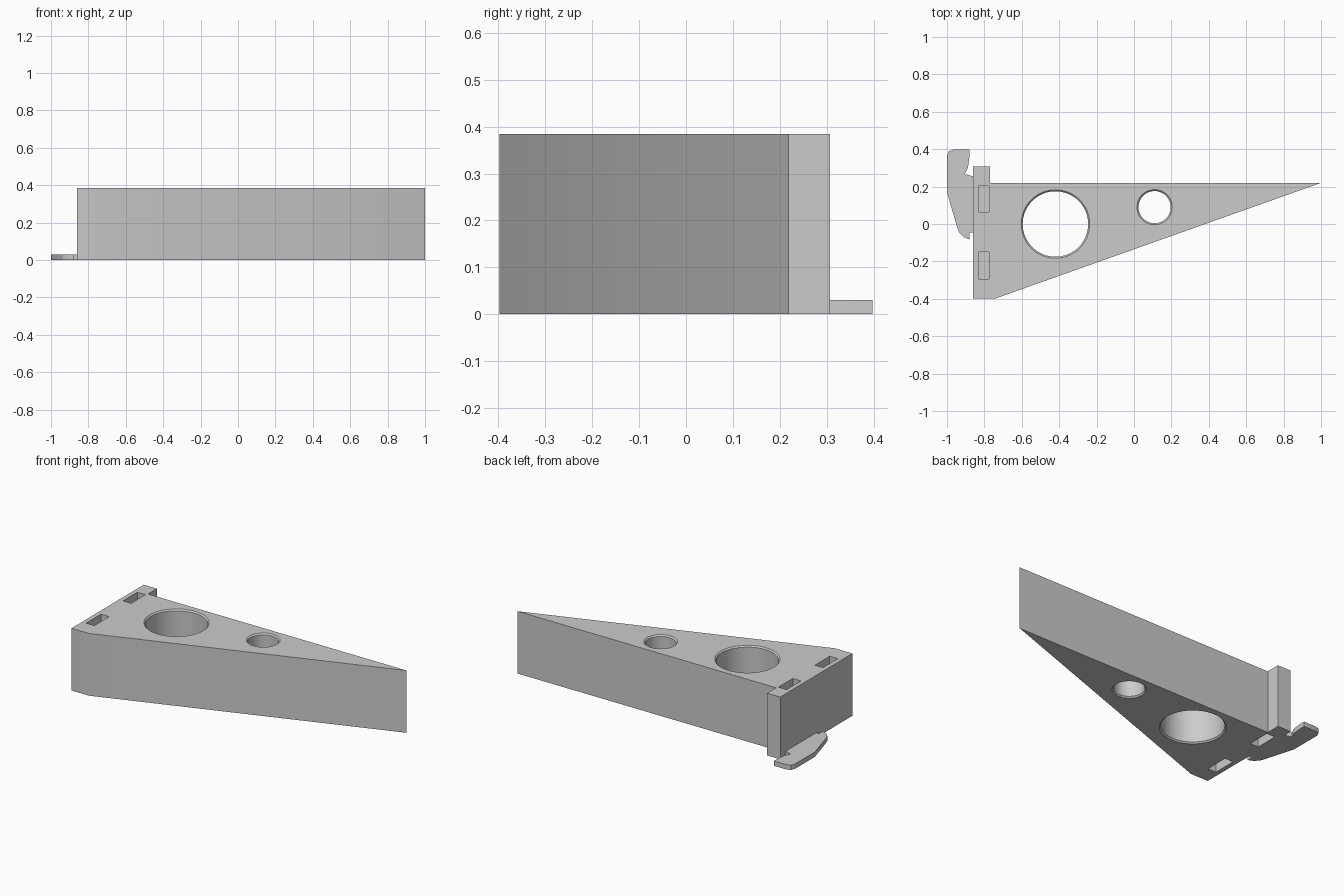
import bpy, bmesh

if "Cube" in bpy.data.objects:
    bpy.data.objects.remove(bpy.data.objects["Cube"], do_unlink=True)

HEIGHT = 0.385

grey = bpy.data.materials.new("light grey")
grey.use_nodes = True
colour = (0.6, 0.6, 0.6, 1)
grey.diffuse_color = colour
grey.node_tree.nodes["Principled BSDF"].inputs["Base Color"].default_value = colour


def add_object(name, bm):
    bmesh.ops.recalc_face_normals(bm, faces=bm.faces)
    mesh = bpy.data.meshes.new(name)
    bm.to_mesh(mesh)
    bm.free()
    mesh.materials.append(grey)
    obj = bpy.data.objects.new(name, mesh)
    bpy.context.collection.objects.link(obj)
    return obj


def extrude_outline(name, points, z0, z1):
    bm = bmesh.new()
    face = bm.faces.new([bm.verts.new((x, y, z0)) for x, y in points])
    result = bmesh.ops.extrude_face_region(bm, geom=[face])
    verts = [v for v in result["geom"] if isinstance(v, bmesh.types.BMVert)]
    bmesh.ops.translate(bm, verts=verts, vec=(0, 0, z1 - z0))
    return add_object(name, bm)


def hole_cutter(name, x, y, radius, lip=0.008):
    # Stacked rings give the bore a small chamfer at both ends
    profile = [(-lip, radius + lip), (lip, radius - lip),
               (HEIGHT - lip, radius - lip), (HEIGHT + lip, radius + lip)]
    bm = bmesh.new()
    rings = []
    for z, r in profile:
        ring = bmesh.ops.create_circle(bm, segments=64, radius=r)["verts"]
        bmesh.ops.translate(bm, verts=ring, vec=(x, y, z))
        rings.append(ring)
    for a, b in zip(rings, rings[1:]):
        for i in range(64):
            j = (i + 1) % 64
            bm.faces.new((a[i], a[j], b[j], b[i]))
    bm.faces.new(rings[0])
    bm.faces.new(rings[-1])
    return add_object(name, bm)


def box_outline(x0, x1, y0, y1):
    return [(x0, y0), (x1, y0), (x1, y1), (x0, y1)]


# Wedge-shaped bracket with its mounting flange
body = extrude_outline("bracket_body", [
    (-0.86, -0.398), (-0.74, -0.398), (1.0, 0.22),
    (-0.77, 0.22), (-0.77, 0.307), (-0.86, 0.307)], 0, HEIGHT)

# Round through holes
cutters = [hole_cutter("large_hole_cutter", -0.42, 0, 0.183),
           hole_cutter("small_hole_cutter", 0.11, 0.09, 0.094)]

# Blind slots in the top and bottom faces
DEPTH = 0.06
for y0, y1 in ((-0.295, -0.15), (0.065, 0.205)):
    for z0, z1 in ((-0.02, DEPTH), (HEIGHT - DEPTH, HEIGHT + 0.02)):
        cutters.append(extrude_outline(
            "slot_cutter", box_outline(-0.832, -0.776, y0, y1), z0, z1))

for cutter in cutters:
    cut = body.modifiers.new(cutter.name, "BOOLEAN")
    cut.operation = "DIFFERENCE"
    cut.solver = "EXACT"
    cut.object = cutter

# Bake the cuts, then drop the helpers
bpy.context.view_layer.update()
graph = bpy.context.evaluated_depsgraph_get()
cut_mesh = bpy.data.meshes.new_from_object(body.evaluated_get(graph))
body.modifiers.clear()
body.data = cut_mesh
for cutter in cutters:
    bpy.data.objects.remove(cutter, do_unlink=True)

# Thin hook plate beside the flange
hook = extrude_outline("hook_plate", [
    (-0.86, -0.045), (-0.88, -0.045), (-0.88, -0.083), (-0.91, -0.07),
    (-0.935, -0.045), (-0.945, -0.02), (-1.0, 0.17), (-1.0, 0.365),
    (-0.99, 0.388), (-0.965, 0.398), (-0.88, 0.398), (-0.88, 0.36),
    (-0.888, 0.3), (-0.905, 0.267), (-0.86, 0.255)], 0, 0.03)

# Smooth bores, crisp edges
bpy.ops.object.select_all(action="DESELECT")
for obj in (body, hook):
    obj.select_set(True)
bpy.context.view_layer.objects.active = body
bpy.ops.object.shade_smooth_by_angle(angle=0.4)
